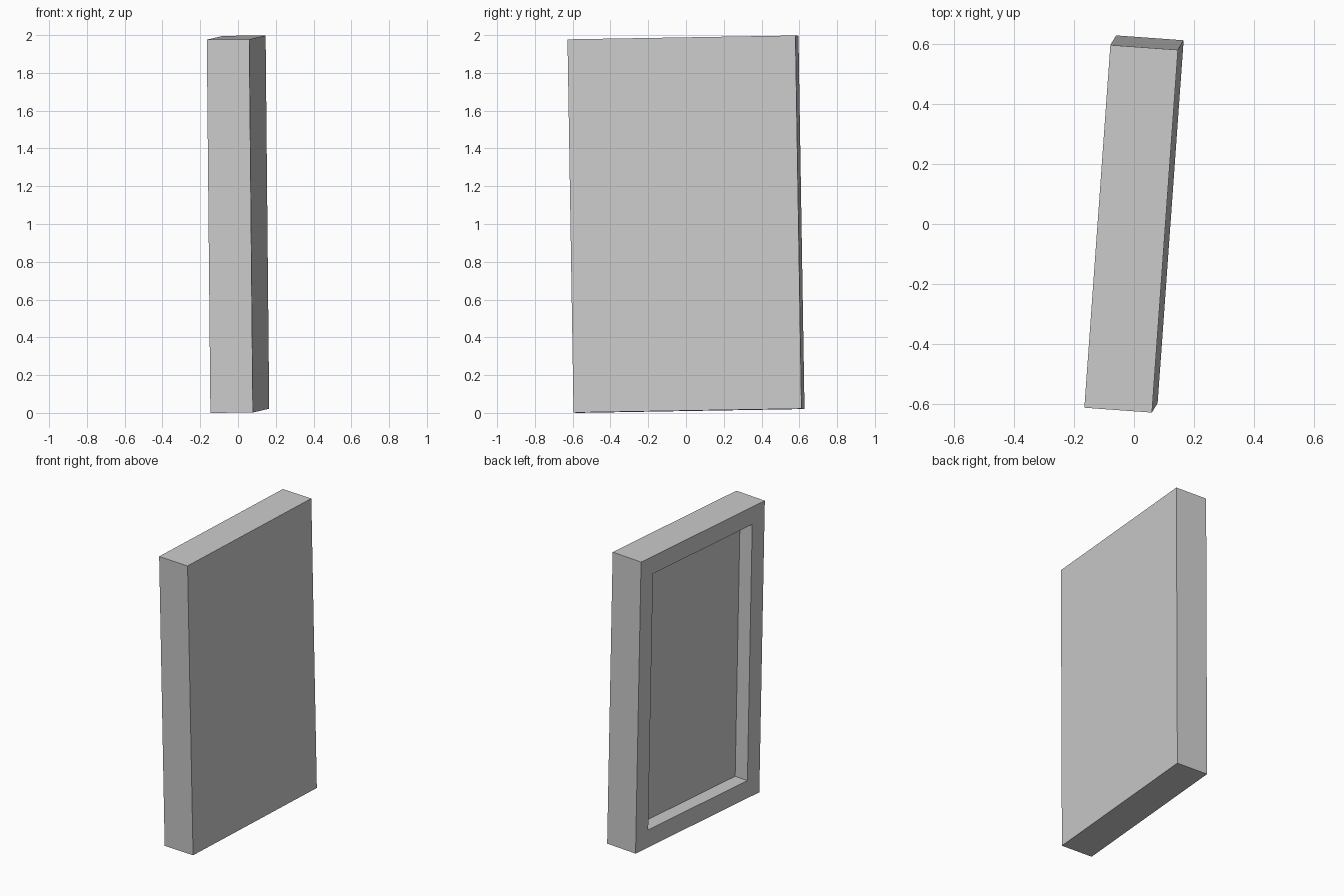
import bpy, bmesh
from mathutils import Vector, Matrix

if "Cube" in bpy.data.objects:
    bpy.data.objects.remove(bpy.data.objects["Cube"])

# Slab axes: thickness, width, height (slightly tilted in the frame)
up = Vector((-0.019, -0.032, 1.975))
z = up.normalized()
y = Vector((0.0865, 1.207, 0.022))
y = (y - y.dot(z) * z).normalized()
x = y.cross(z)
THICK, WIDTH, HEIGHT = 0.2255, 1.21, 1.976
RIM, DEPTH = 0.12, 0.097

bm = bmesh.new()
bmesh.ops.create_cube(bm, size=1)
bmesh.ops.scale(bm, vec=(THICK, WIDTH, HEIGHT), verts=bm.verts)

# Recessed panel on the -x side, leaving an even rim
bm.normal_update()
face = min(bm.faces, key=lambda f: f.normal.x)
bmesh.ops.inset_region(bm, faces=[face], thickness=RIM, use_even_offset=True)
floor = bmesh.ops.extrude_discrete_faces(bm, faces=[face])["faces"][0]
bmesh.ops.translate(bm, vec=(DEPTH, 0, 0), verts=floor.verts)

# Tilt, then stand on the ground
bm.transform(Matrix((x, y, z)).transposed().to_4x4())
low = min(v.co.z for v in bm.verts)
bmesh.ops.translate(bm, vec=(0, 0, -low), verts=bm.verts)
bmesh.ops.recalc_face_normals(bm, faces=bm.faces)

mesh = bpy.data.meshes.new("recessed_panel")
bm.to_mesh(mesh)
bm.free()
bpy.context.collection.objects.link(bpy.data.objects.new("recessed_panel", mesh))
